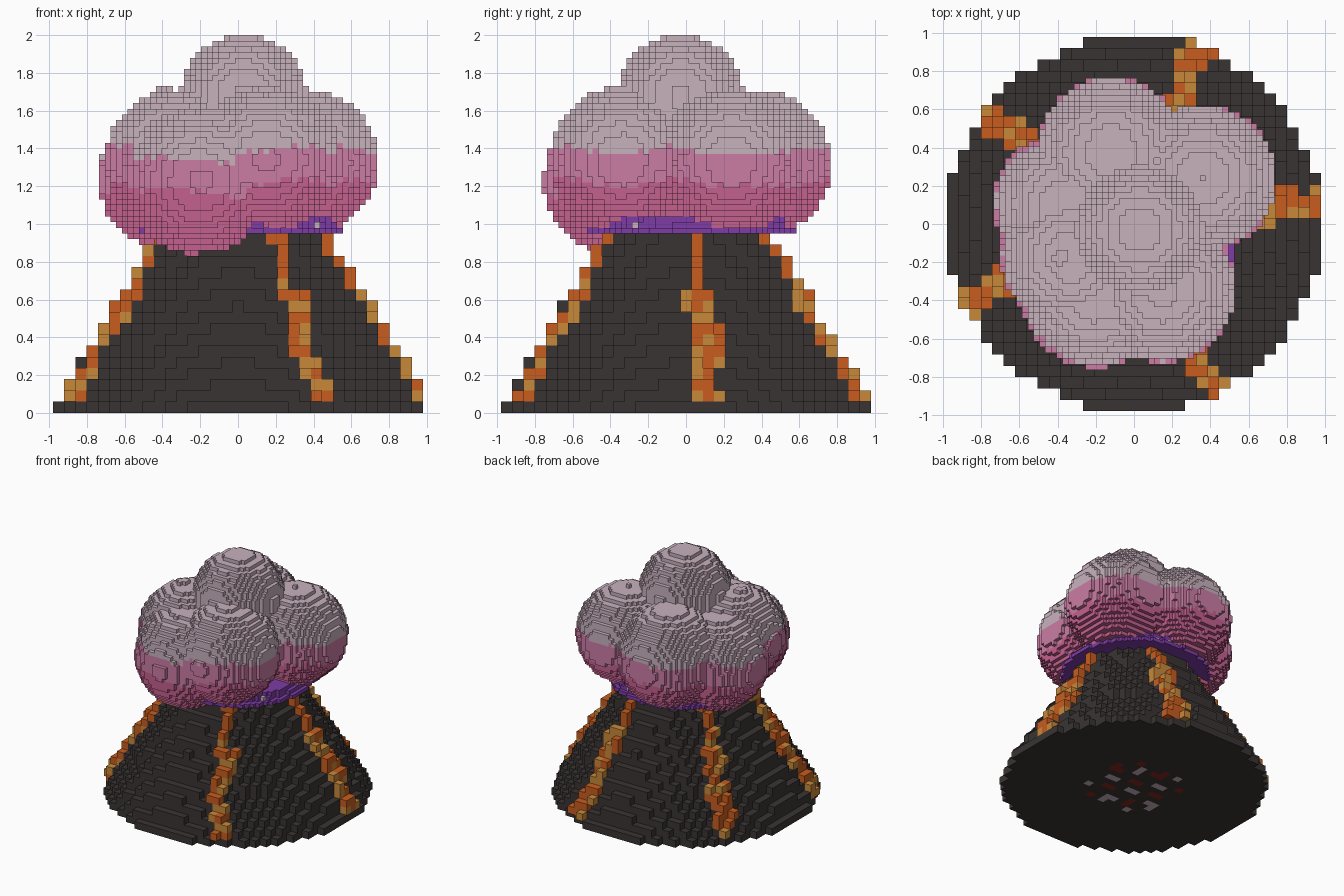
import bpy, bmesh, math, random
from mathutils import Vector

random.seed(4)
if "Cube" in bpy.data.objects:
    bpy.data.objects.remove(bpy.data.objects["Cube"], do_unlink=True)


def material(name, r, g, b):
    m = bpy.data.materials.new(name)
    m.use_nodes = True
    m.diffuse_color = (r, g, b, 1)
    m.node_tree.nodes["Principled BSDF"].inputs["Base Color"].default_value = (r, g, b, 1)
    return m


ROCK = material("dark rock", 0.042, 0.034, 0.034)
ORANGE = material("lava orange", 0.58, 0.11, 0.014)
AMBER = material("lava amber", 0.58, 0.25, 0.042)
PALE = material("pale cloud", 0.58, 0.445, 0.515)
PINK = material("mid pink", 0.60, 0.205, 0.376)
ROSE = material("deep pink", 0.55, 0.117, 0.275)
PURPLE = material("purple", 0.205, 0.045, 0.376)
RED = material("dark red", 0.25, 0.02, 0.015)

SIDES = [Vector(d) for d in ((1, 0, 0), (-1, 0, 0), (0, 1, 0), (0, -1, 0), (0, 0, 1), (0, 0, -1))]


def voxels(name, cells, size, base, mats, face_rule=None):
    """Mesh the outer faces of a set of cubes; cells maps (i, j, k) to a material index."""
    bm = bmesh.new()
    corners = {}

    def corner(p):
        key = tuple(round(2 * c) for c in p)
        if key not in corners:
            corners[key] = bm.verts.new((p.x * size, p.y * size, base + (p.z + 0.5) * size))
        return corners[key]

    for cell, index in cells.items():
        centre = Vector(cell)
        for d in SIDES:
            if tuple(int(a + b) for a, b in zip(cell, d)) in cells:
                continue
            u = Vector((d.y, d.z, d.x))
            v = d.cross(u)
            quad = [corner(centre + (d + u * a + v * b) / 2)
                    for a, b in ((-1, -1), (1, -1), (1, 1), (-1, 1))]
            face = bm.faces.new(quad)
            face.material_index = face_rule(cell, d, index) if face_rule else index
    mesh = bpy.data.meshes.new(name)
    bm.to_mesh(mesh)
    bm.free()
    for m in mats:
        mesh.materials.append(m)
    obj = bpy.data.objects.new(name, mesh)
    bpy.context.collection.objects.link(obj)
    return obj


# Stepped mountain and the lava streams lying one block above its slope
BLOCK = 1.96 / 33
LAYERS = 16
STREAMS = [math.radians(a) for a in (7, 70, 143, 205, 296)]
mountain, lava = {}, {}
for k in range(LAYERS):
    radius = 0.98 - k * 0.0362
    for i in range(-17, 18):
        for j in range(-17, 18):
            x, y = i * BLOCK, j * BLOCK
            r = math.hypot(x, y)
            if r < radius:
                mountain[i, j, k] = 0
            elif k > 0 and r < radius + BLOCK:
                for n, a in enumerate(STREAMS):
                    along = x * math.cos(a) + y * math.sin(a)
                    across = y * math.cos(a) - x * math.sin(a) + 0.02 * math.sin(k * 0.8 + n)
                    width = 0.08 if k < 11 else 0.035
                    if along > 0 and abs(across) < width:
                        lava[i, j, k] = int(random.random() < 0.33)


def underside_patches(cell, d, index):
    i, j, k = cell
    if k == 0 and d.z < 0 and math.hypot(i, j) < 6:
        n = math.sin(i * 1.3 + j * 0.6) + math.sin(j * 1.7 - i * 0.5)
        return 1 if n > 1.0 else 2 if n < -1.1 else 0
    return index


voxels("mountain", mountain, BLOCK, 0, [ROCK, RED, PALE], underside_patches)
voxels("lava_streams", lava, BLOCK, 0, [ORANGE, AMBER])

# Purple crater rim with pale flecks
FINE = 0.03
RIM_BASE = 0.95
rim = {}
for k, radius in enumerate((0.55, 0.52, 0.51)):
    for i in range(-20, 21):
        for j in range(-20, 21):
            if math.hypot(i * FINE, j * FINE - 0.02) < radius:
                rim[i, j, k] = int(k == 1 and random.random() < 0.1)
voxels("crater_rim", rim, FINE, RIM_BASE, [PURPLE, PALE])

# Billowing cloud made of overlapping round lobes: x, y, z, radius
LOBES = [
    (0.03, -0.03, 1.67, 0.335),   # crown
    (0.36, 0.24, 1.33, 0.385),    # left
    (-0.12, 0.38, 1.32, 0.39),    # back
    (-0.36, 0.10, 1.24, 0.38),    # right
    (-0.33, -0.17, 1.34, 0.37),   # right shoulder
    (-0.20, -0.36, 1.23, 0.395),  # low front
    (0.15, -0.34, 1.34, 0.385),   # front
    (0.0, 0.0, 1.35, 0.40),       # core
    (-0.38, -0.17, 1.68, 0.055),  # small puff
]
CLOUD_BASE = 0.83
cloud = {}
for k in range(39):
    z = CLOUD_BASE + (k + 0.5) * FINE
    near = [lobe for lobe in LOBES if abs(z - lobe[2]) < lobe[3]]
    for i in range(-26, 27):
        for j in range(-27, 28):
            x, y = i * FINE, j * FINE
            best, middle = 1, 0
            for cx, cy, cz, r in near:
                dist = ((x - cx) ** 2 + (y - cy) ** 2 + (z - cz) ** 2) / r ** 2
                if dist < best:
                    best, middle = dist, cz
            if best < 1:
                # Bands of colour with ragged edges that follow each lobe
                level = 0.5 * (z - min(middle, 1.35)) + 0.5 * (z - 1.32)
                level += 0.02 * math.sin(9 * x + 7 * y) + random.uniform(-0.015, 0.015)
                cloud[i, j, k] = 0 if level > 0.065 else 1 if level > -0.11 else 2
voxels("cloud", cloud, FINE, CLOUD_BASE, [PALE, PINK, ROSE])
